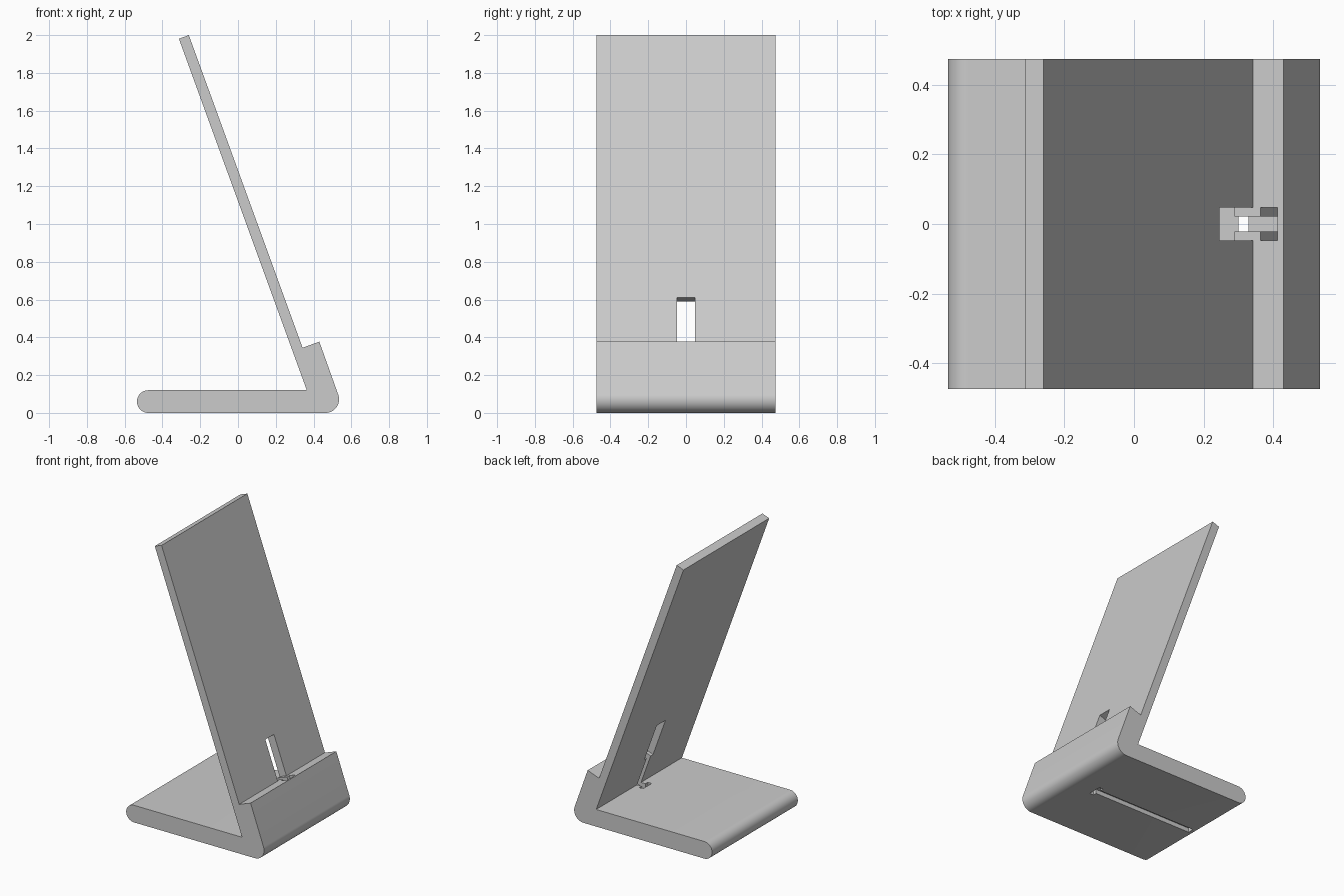
import bpy, bmesh
from math import sin, cos, radians
from mathutils import Vector

if "Cube" in bpy.data.objects:
    bpy.data.objects.remove(bpy.data.objects["Cube"], do_unlink=True)

TILT = radians(20)
HALF_DEPTH = 0.475
LIP_CORNER = Vector((0.342, 0.345))   # where the lip top meets the back plate

grey = bpy.data.materials.new("plain grey")
grey.use_nodes = True
grey.diffuse_color = (0.6, 0.6, 0.6, 1)
grey.node_tree.nodes["Principled BSDF"].inputs["Base Color"].default_value = (0.6, 0.6, 0.6, 1)


def leaning(n, t):
    """Point measured across (n) and along (t) the leaning plate."""
    return LIP_CORNER + Vector((n * cos(TILT) - t * sin(TILT), n * sin(TILT) + t * cos(TILT)))


def arc(cx, cz, r, start, end, steps=20):
    angles = [radians(start + (end - start) * i / steps) for i in range(steps + 1)]
    return [Vector((cx + r * cos(a), cz + r * sin(a))) for a in angles]


def extrude_profile(name, points, half):
    """Side profile in xz extruded evenly along y."""
    bm = bmesh.new()
    face = bm.faces.new([bm.verts.new((p[0], -half, p[1])) for p in points])
    new = bmesh.ops.extrude_face_region(bm, geom=[face])["geom"]
    moved = [v for v in new if isinstance(v, bmesh.types.BMVert)]
    bmesh.ops.translate(bm, verts=moved, vec=(0, 2 * half, 0))
    bmesh.ops.recalc_face_normals(bm, faces=bm.faces)
    mesh = bpy.data.meshes.new(name)
    bm.to_mesh(mesh)
    bm.free()
    obj = bpy.data.objects.new(name, mesh)
    bpy.context.collection.objects.link(obj)
    mesh.materials.append(grey)
    return obj


def rectangle(x0, x1, z0, z1):
    return [(x0, z0), (x1, z0), (x1, z1), (x0, z1)]


# Stand body: rounded base, front lip and leaning plate in one profile
profile = arc(-0.475, 0.06, 0.06, 90, 270)
profile += arc(0.463, 0.072, 0.072, -90, 20)
profile += [leaning(0.094, 0), leaning(0, 0), leaning(0, 1.761),
            leaning(-0.056, 1.761), leaning(-0.056, -0.219)]
stand = extrude_profile("phone_stand", profile, HALF_DEPTH)

# Openings for the plug and its cable
wide, narrow = 0.048, 0.022
openings = [
    ("plate_slot", [leaning(-0.1, 0), leaning(0.05, 0), leaning(0.05, 0.282), leaning(-0.1, 0.282)], wide),
    ("plug_pocket", [leaning(0.024, -0.2), leaning(0.0755, -0.2), leaning(0.0755, 0.03), leaning(0.024, 0.03)], wide),
    ("cable_slit", [(0.305, 0.08), (0.33, 0.08), leaning(0.0755, -0.245), leaning(0.0755, 0.04),
                    (0.25, 0.40), (0.25, 0.30), (0.305, 0.13)], narrow),
    ("cable_hole", rectangle(0.30, 0.33, -0.05, 0.14), wide),
    ("cable_groove", rectangle(-0.475, 0.31, -0.05, 0.03), narrow),
]
for name, points, half in openings:
    cutter = extrude_profile(name, points, half)
    cutter.hide_render = True
    bpy.context.view_layer.objects.active = stand
    mod = stand.modifiers.new(name, 'BOOLEAN')
    mod.operation = 'DIFFERENCE'
    mod.solver = 'EXACT'
    mod.object = cutter
    bpy.ops.object.modifier_apply(modifier=mod.name)
    bpy.data.objects.remove(cutter, do_unlink=True)

# Smooth the rounded ends, keep the corners crisp
bpy.ops.object.select_all(action='DESELECT')
stand.select_set(True)
bpy.context.view_layer.objects.active = stand
bpy.ops.object.shade_smooth_by_angle(angle=radians(15))
